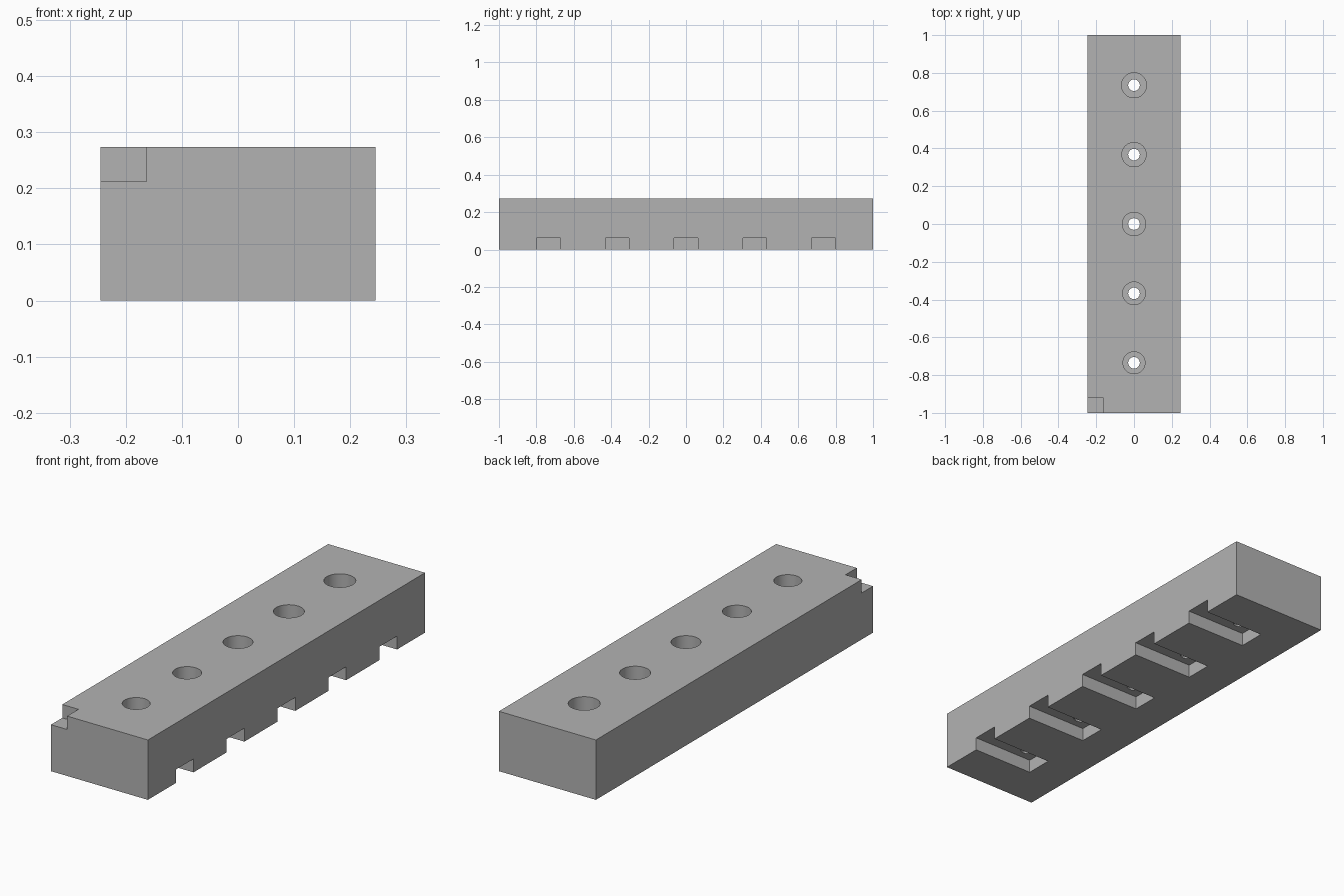
import bpy, math

if "Cube" in bpy.data.objects:
    bpy.data.objects.remove(bpy.data.objects["Cube"])

MM = 2 / 49                      # block is 49 x 12 x 6.7 model units, scaled to length 2
W, L, H = 12 * MM, 49 * MM, 6.7 * MM
SLOT_H = 1.5 * MM
POCKET_Z = 1.7 * MM              # thin floor left between slot and pocket

grey = bpy.data.materials.new("plain grey")
grey.diffuse_color = (0.45, 0.45, 0.45, 1)
grey.use_nodes = True
grey.node_tree.nodes["Principled BSDF"].inputs["Base Color"].default_value = grey.diffuse_color


def box(name, lo, hi):
    bpy.ops.mesh.primitive_cube_add(size=1, location=[(a + b) / 2 for a, b in zip(lo, hi)])
    ob = bpy.context.object
    ob.name = name
    ob.scale = [b - a for a, b in zip(lo, hi)]
    bpy.ops.object.transform_apply(location=True, rotation=False, scale=True)
    ob.data.materials.append(grey)
    return ob


def cylinder(name, r, y, z0, z1):
    bpy.ops.mesh.primitive_cylinder_add(vertices=64, radius=r, depth=z1 - z0,
                                        location=(0, y, (z0 + z1) / 2))
    ob = bpy.context.object
    ob.name = name
    ob.data.materials.append(grey)
    return ob


def cut(target, cutter):
    cutter.hide_render = True
    mod = target.modifiers.new("cut", 'BOOLEAN')
    mod.operation = 'DIFFERENCE'
    mod.solver = 'EXACT'
    mod.object = cutter
    bpy.context.view_layer.objects.active = target
    bpy.ops.object.modifier_apply(modifier=mod.name)
    bpy.data.objects.remove(cutter, do_unlink=True)


# Main block
block = box("block", (-W / 2, -L / 2, 0), (W / 2, L / 2, H))

# Orientation notch in the front left top corner
cut(block, box("notch_cutter", (-W, -L, H - 1.5 * MM),
               (-W / 2 + 2 * MM, -L / 2 + 2 * MM, H + 0.1)))

# Five stations: side slot underneath, graded pocket on top, small through hole
for i in range(5):
    y = (i - 2) * 9 * MM
    radius = (2.85 + 0.1 * i) / 2 * MM
    cut(block, box("slot_cutter", (-1.6 * MM, y - 1.56 * MM, -0.1),
                   (W, y + 1.56 * MM, SLOT_H)))
    cut(block, cylinder("pocket_cutter", radius, y, POCKET_Z, H + 0.1))
    cut(block, cylinder("hole_cutter", 0.75 * MM, y, -0.05, H / 2))

# Smooth hole walls, sharp edges elsewhere
bpy.ops.object.select_all(action='DESELECT')
block.select_set(True)
bpy.context.view_layer.objects.active = block
bpy.ops.object.shade_smooth_by_angle(angle=math.radians(30))
